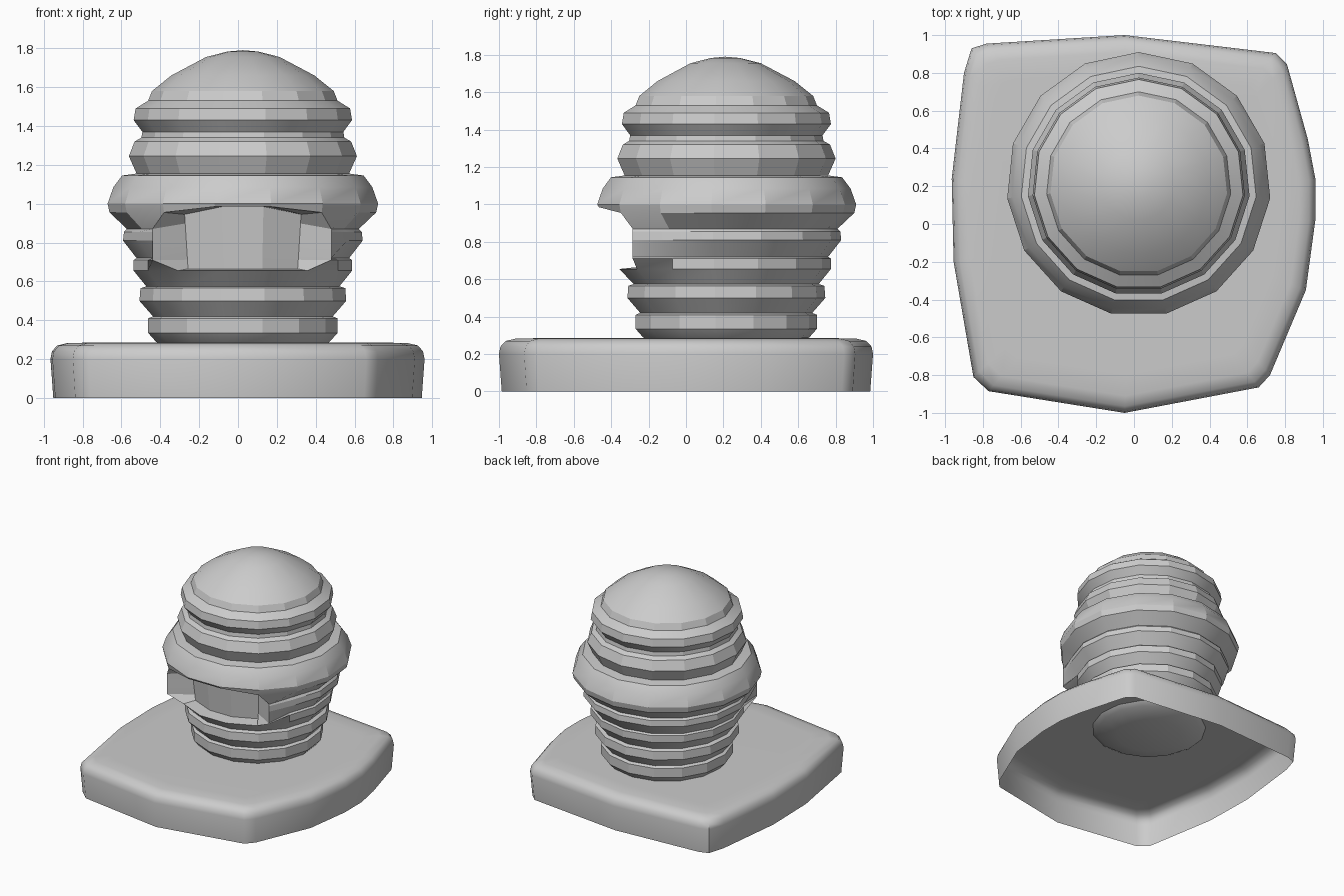
import bpy, bmesh
from math import sin, cos, radians

if "Cube" in bpy.data.objects:
    bpy.data.objects.remove(bpy.data.objects["Cube"])

CX, CY, SIDES = 0.025, 0.21, 15


def finish(name, bm, angle):
    bmesh.ops.recalc_face_normals(bm, faces=bm.faces)
    me = bpy.data.meshes.new(name)
    bm.to_mesh(me)
    bm.free()
    ob = bpy.data.objects.new(name, me)
    bpy.context.collection.objects.link(ob)
    bpy.ops.object.select_all(action='DESELECT')
    ob.select_set(True)
    bpy.context.view_layer.objects.active = ob
    if angle:
        bpy.ops.object.shade_smooth_by_angle(angle=radians(angle))
    return ob


def polar(r, k):
    # columns 0..3 span the flat front facing -y
    a = radians(-36 + 24 * k)
    return CX + r * sin(a), CY - r * cos(a)


# stone base: rounded slab, open underneath
outline = [(-.86, .93), (-.78, .955), (-.05, 1), (.75, .905), (.81, .845), (.92, .45),
           (.96, .24), (.96, .02), (.91, -.35), (.72, -.80), (.66, -.865), (-.05, -1),
           (-.77, -.885), (-.85, -.81), (-.955, -.2), (-.965, .24), (-.9, .8)]
bm = bmesh.new()
rings = []
for s, z in [(.985, 0), (1, .2), (.992, .24), (.965, .27), (.91, .283), (.8, .285)]:
    rings.append([bm.verts.new((x * s, y * s, z)) for x, y in outline])
n = len(outline)
for a, b in zip(rings, rings[1:]):
    for i in range(n):
        bm.faces.new((a[i], a[(i + 1) % n], b[(i + 1) % n], b[i]))
bm.faces.new(rings[-1])
finish("stone_base", bm, 40)

# woven hive: stacked flaring coils (radius, height)
profile = [(.25, .225), (.40, .26), (.45, .29), (.49, .335), (.49, .41), (.465, .42),
           (.535, .50), (.53, .565), (.50, .575), (.565, .655), (.565, .71), (.55, .72),
           (.62, .81), (.615, .855), (.60, .87), (.69, .955), (.70, 1.0), (.67, 1.085),
           (.625, 1.145), (.55, 1.155), (.59, 1.245), (.56, 1.32), (.525, 1.34),
           (.52, 1.37), (.565, 1.43), (.555, 1.49), (.49, 1.53), (.47, 1.58),
           (.37, 1.66), (.19, 1.755), (.08, 1.783)]
LO, HI = 9, 15      # coil rows bounding the entrance
bm = bmesh.new()
grid = [[bm.verts.new((*polar(r, k), z)) for k in range(SIDES)] for r, z in profile]
for j in range(len(grid) - 1):
    for k in range(SIDES):
        if LO <= j < HI and k < 3:
            continue
        m = (k + 1) % SIDES
        bm.faces.new((grid[j][k], grid[j][m], grid[j + 1][m], grid[j + 1][k]))
for ring, z in ((grid[0], .215), (grid[-1], 1.79)):
    tip = bm.verts.new((CX, CY, z))
    for k in range(SIDES):
        bm.faces.new((ring[k], ring[(k + 1) % SIDES], tip))

# entrance niche: flared side rims and a recessed wall
for j in range(LO + 1, HI):
    for k, x in ((0, -.44), (3, .48)):
        grid[j][k].co.x, grid[j][k].co.y = x, -.285
for k in (1, 2):
    grid[HI][k].co.z = .985
for k in range(4):
    grid[LO][k].co.y -= .015
inner = []
for j in range(LO, HI + 1):
    t = (j - LO) / (HI - LO)
    inner.append([bm.verts.new((*polar(.48 + .03 * t, k),
                                .665 + t * (.32 if k in (1, 2) else .28)))
                  for k in range(4)])
for j in range(HI - LO):
    for k in range(3):
        bm.faces.new((inner[j][k], inner[j][k + 1], inner[j + 1][k + 1], inner[j + 1][k]))
    for k in (0, 3):
        bm.faces.new((grid[LO + j][k], grid[LO + j + 1][k], inner[j + 1][k], inner[j][k]))
for row, ring in ((grid[LO], inner[0]), (grid[HI], inner[-1])):
    for k in range(3):
        bm.faces.new((row[k], row[k + 1], ring[k + 1], ring[k]))
finish("woven_hive", bm, 20)
